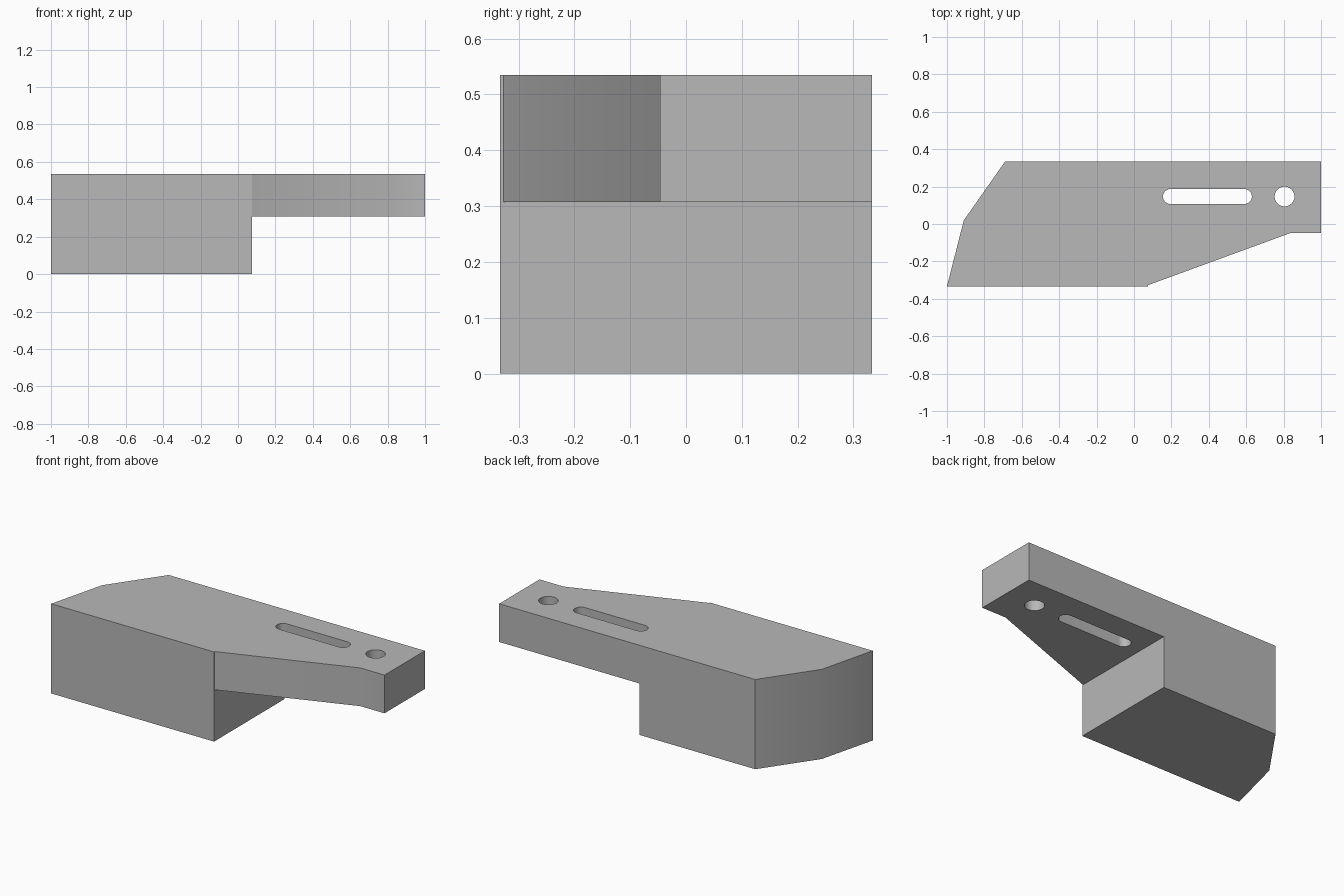
import bpy
import bmesh
from math import cos, sin, pi, radians

cube = bpy.data.objects.get("Cube")
if cube:
    bpy.data.objects.remove(cube, do_unlink=True)

TOP, ARM_BOTTOM = 0.535, 0.307
STEP_X, HALF_Y = 0.075, 0.333

grey = bpy.data.materials.new("plain grey")
grey.use_nodes = True
grey.diffuse_color = (0.48, 0.48, 0.48, 1)
grey.node_tree.nodes["Principled BSDF"].inputs["Base Color"].default_value = grey.diffuse_color


def prism(name, outline, low, high):
    """Extrude a counter-clockwise plan outline from low to high."""
    bm = bmesh.new()
    face = bm.faces.new([bm.verts.new((x, y, low)) for x, y in outline])
    new = bmesh.ops.extrude_face_region(bm, geom=[face])["geom"]
    bmesh.ops.translate(bm, vec=(0, 0, high - low),
                        verts=[v for v in new if isinstance(v, bmesh.types.BMVert)])
    bmesh.ops.recalc_face_normals(bm, faces=bm.faces)
    mesh = bpy.data.meshes.new(name)
    bm.to_mesh(mesh)
    bm.free()
    mesh.materials.append(grey)
    obj = bpy.data.objects.new(name, mesh)
    bpy.context.collection.objects.link(obj)
    return obj


def rounded(x1, x2, y, radius, steps=24):
    """Plan outline of a slot between two centres; equal centres give a circle."""
    points = []
    for centre, start in ((x2, -pi / 2), (x1, pi / 2)):
        last = steps + 1 if x1 != x2 else steps
        points += [(centre + radius * cos(start + pi * i / steps),
                    y + radius * sin(start + pi * i / steps)) for i in range(last)]
    return points


# Body with angled left end and tapered right arm
bracket = prism("bracket_body", [
    (-1, -HALF_Y), (STEP_X, -HALF_Y), (STEP_X, -0.327), (0.84, -0.047),
    (1, -0.047), (1, HALF_Y), (-0.69, HALF_Y), (-0.91, 0.02)], 0, TOP)

# Space below the arm, long slot and round hole
cutters = [
    prism("arm_undercut", [(STEP_X, -0.5), (1.2, -0.5), (1.2, 0.5), (STEP_X, 0.5)],
          -0.2, ARM_BOTTOM),
    prism("slot_cutter", rounded(0.195, 0.59, 0.147, 0.04), 0.2, 0.7),
    prism("hole_cutter", rounded(0.805, 0.805, 0.147, 0.053), 0.2, 0.7),
]

bpy.ops.object.select_all(action="DESELECT")
bracket.select_set(True)
bpy.context.view_layer.objects.active = bracket
for cutter in cutters:
    cut = bracket.modifiers.new(cutter.name, "BOOLEAN")
    cut.operation, cut.solver, cut.object = "DIFFERENCE", "EXACT", cutter
    bpy.ops.object.modifier_apply(modifier=cut.name)
    bpy.data.objects.remove(cutter, do_unlink=True)

# Soft shading on holes and shallow bends, crisp edges elsewhere
bpy.ops.object.shade_smooth_by_angle(angle=radians(30))
